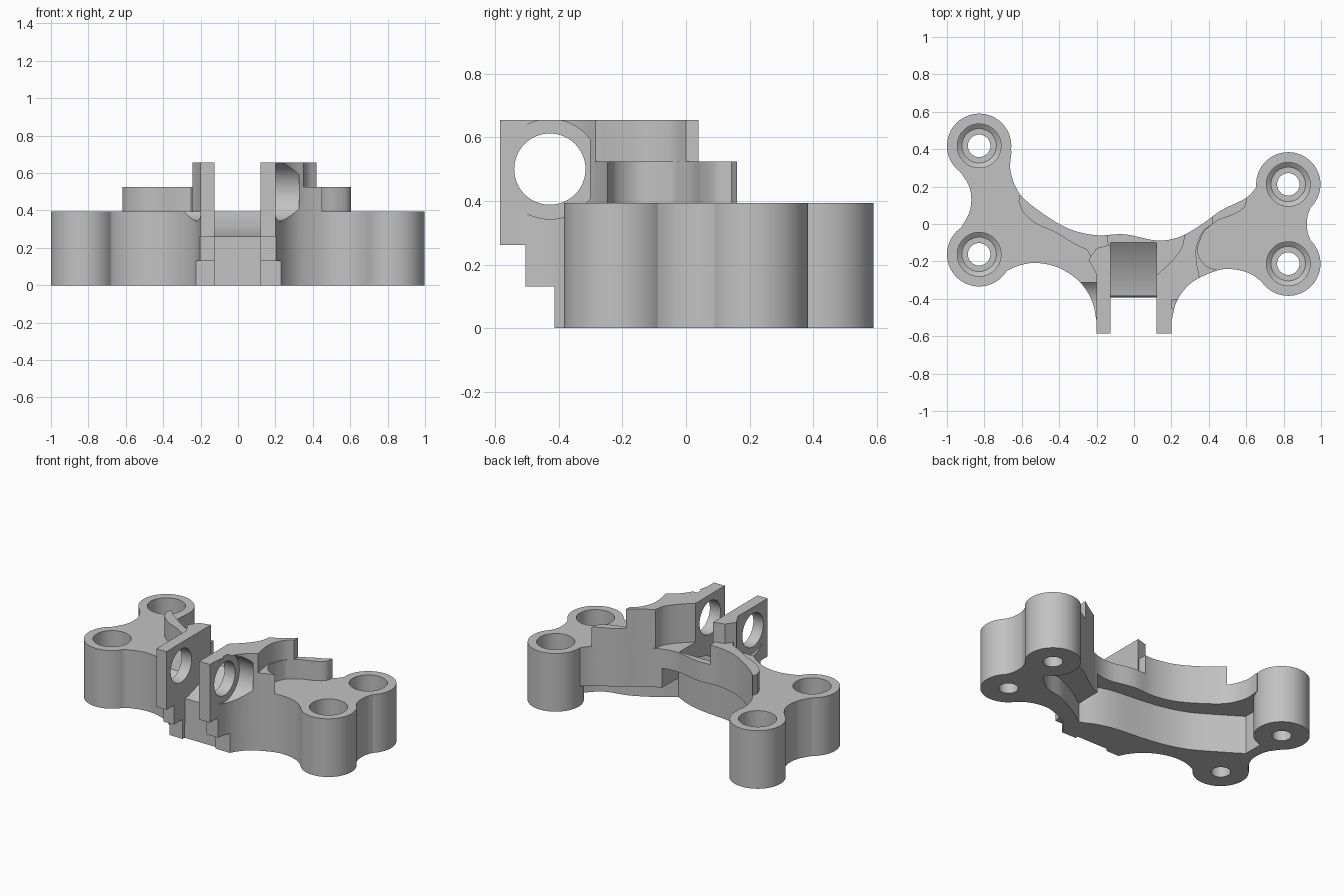
import bpy, bmesh, math
from mathutils import Vector

if "Cube" in bpy.data.objects:
    bpy.data.objects.remove(bpy.data.objects["Cube"])

grey = bpy.data.materials.new("plain grey")
grey.diffuse_color = (0.54, 0.54, 0.54, 1)
grey.use_nodes = True
grey.node_tree.nodes["Principled BSDF"].inputs["Base Color"].default_value = grey.diffuse_color


def spline(pts, n=5):
    """Smooth open curve through the points."""
    p = [Vector(q) for q in pts]
    p = [2 * p[0] - p[1]] + p + [2 * p[-1] - p[-2]]
    out = []
    for a, b, c, d in zip(p, p[1:], p[2:], p[3:]):
        for i in range(n):
            t = i / n
            out.append(0.5 * (2 * b + (c - a) * t + (2 * a - 5 * b + 4 * c - d) * t * t
                              + (3 * b - a - 3 * c + d) * t ** 3))
    return [tuple(v) for v in out] + [tuple(pts[-1])]


def make(name, bm):
    bmesh.ops.recalc_face_normals(bm, faces=bm.faces)
    me = bpy.data.meshes.new(name)
    bm.to_mesh(me)
    bm.free()
    me.materials.append(grey)
    ob = bpy.data.objects.new(name, me)
    bpy.context.collection.objects.link(ob)
    return ob


def prism(name, pts, z0, z1, axis='Z'):
    """Extrude an outline along z, or a (y, z) outline along x."""
    bm = bmesh.new()
    place = (lambda p, h: (p[0], p[1], h)) if axis == 'Z' else (lambda p, h: (h, p[0], p[1]))
    lo = [bm.verts.new(place(p, z0)) for p in pts]
    hi = [bm.verts.new(place(p, z1)) for p in pts]
    bm.faces.new(lo)
    bm.faces.new(hi)
    for i in range(len(pts)):
        j = (i + 1) % len(pts)
        bm.faces.new((lo[i], lo[j], hi[j], hi[i]))
    return make(name, bm)


def box(name, x0, x1, y0, y1, z0, z1):
    return prism(name, [(x0, y0), (x1, y0), (x1, y1), (x0, y1)], z0, z1)


def ring(cx, cy, r, n=64):
    return [(cx + r * math.cos(math.tau * i / n), cy + r * math.sin(math.tau * i / n))
            for i in range(n)]


def combine(target, tool, op):
    m = target.modifiers.new("bool", 'BOOLEAN')
    m.operation, m.object, m.solver = op, tool, 'EXACT'
    bpy.context.view_layer.objects.active = target
    bpy.ops.object.modifier_apply(modifier=m.name)
    bpy.data.objects.remove(tool, do_unlink=True)


T = 0.131                       # thickness of one layer
TOP = 3 * T
bosses = [(-0.828, 0.418), (-0.828, -0.162), (0.825, 0.212), (0.825, -0.212)]

# Main body outline: back edge, right neck, front edge, left neck
back = spline([(-0.655, 0.39), (-0.66, 0.28), (-0.61, 0.16), (-0.5, 0.065), (-0.35, -0.025),
               (-0.2, -0.06), (-0.05, -0.055), (0.12, -0.088), (0.24, -0.07), (0.35, -0.01),
               (0.47, 0.075), (0.6, 0.14), (0.67, 0.22), (0.72, 0.3)])
right_neck = spline([(0.955, 0.11), (0.93, 0.05), (0.925, 0), (0.93, -0.05), (0.955, -0.11)])
front_right = spline([(0.72, -0.34), (0.62, -0.265), (0.5, -0.24), (0.4, -0.265),
                      (0.3, -0.32), (0.23, -0.41), (0.2, -0.52)])
front_left = spline([(-0.2, -0.52), (-0.225, -0.41), (-0.29, -0.31), (-0.4, -0.235),
                     (-0.53, -0.208), (-0.65, -0.235), (-0.74, -0.295)])
left_neck = spline([(-0.945, -0.05), (-0.885, 0.05), (-0.87, 0.13), (-0.885, 0.21),
                    (-0.945, 0.3)])
outline = (back + right_neck + front_right + [(0.2, -0.585), (-0.2, -0.585)]
           + front_left + left_neck)
body = prism("bracket_body", outline, 0, TOP)

# Underside recesses along the back
left_cut = spline([(-0.8, 0.11), (-0.66, 0.02), (-0.5, -0.075), (-0.35, -0.125), (-0.2, -0.15),
                   (0, -0.17), (0.12, -0.2), (0.23, -0.25)])
right_cut = spline([(0.23, -0.25), (0.35, -0.17), (0.5, -0.095), (0.66, -0.05), (0.78, 0.07)])
combine(body, prism("left_recess", left_cut + [(0.23, 0.8), (-0.8, 0.8)], -0.1, 2 * T), 'DIFFERENCE')
combine(body, prism("right_recess", right_cut + [(0.78, 0.8), (0.23, 0.8)], -0.1, T), 'DIFFERENCE')

# Stepped front below the lugs
combine(body, box("low_step", -0.4, 0.4, -0.8, -0.413, -0.1, T), 'DIFFERENCE')
combine(body, box("mid_step", -0.4, 0.4, -0.8, -0.505, -0.1, 2 * T), 'DIFFERENCE')

# Upper walls and lugs, sunk slightly into the body
LOW, DEEP = 4 * T, TOP - 0.03


def back_part(x0, x1):
    return [p for p in back if x0 <= p[0] <= x1 and p[1] < 0.16]


left_wall = back_part(-0.615, -0.13) + [(-0.13, -0.2), (-0.22, -0.2)] + spline(
    [(-0.25, -0.14), (-0.33, -0.1), (-0.42, -0.045), (-0.52, 0.0), (-0.59, 0.06), (-0.617, 0.12)])
left_lug = [(-0.125, -0.585), (-0.125, -0.11), (-0.2, -0.13), (-0.243, -0.19),
            (-0.2, -0.27), (-0.2, -0.585)]
lug_side = [p for p in front_right if p[0] < 0.345][::-1]
low_side = [p for p in front_right if p[0] < 0.45 and p[1] > -0.4][::-1]
# Curved rear face running from the right lug out to the back edge
block_back = [(0.42, 0.04)] + back_part(0.28, 0.415)[::-1] + spline(
    [(0.27, -0.06), (0.255, -0.125), (0.205, -0.195), (0.12, -0.275)])
right_block = [(0.12, -0.585), (0.2, -0.585)] + lug_side + spline(
    [(0.35, -0.285), (0.335, -0.2), (0.335, -0.12), (0.37, -0.04), (0.42, 0.0)]) + block_back
right_step = [(0.15, -0.33)] + low_side + spline(
    [(0.45, -0.247), (0.38, -0.22), (0.34, -0.14), (0.38, -0.03), (0.42, 0.0)]) + block_back
right_wall = spline([(0.37, -0.04), (0.45, 0.02), (0.53, 0.05), (0.59, 0.09), (0.605, 0.143)]) \
    + back_part(0.37, 0.6)[::-1]
for name, pts, top in (("left_wall", left_wall, LOW), ("left_lug", left_lug, 5 * T),
                       ("right_wall", right_wall, LOW), ("right_step", right_step, LOW),
                       ("right_block", right_block, 5 * T)):
    combine(body, prism(name, pts, DEEP, top), 'UNION')

# Slot between the lugs with a ramped floor
slot = [(-0.8, -0.1), (-0.395, -0.1), (-0.385, 2 * T), (-0.35, 0.268), (-0.2, 0.315),
        (-0.1, TOP), (-0.1, 0.9), (-0.8, 0.9)]
combine(body, prism("slot", slot, -0.125, 0.12, 'X'), 'DIFFERENCE')

# Pivot hole and round clearance beside each lug
combine(body, prism("pivot_hole", ring(-0.428, 0.5, 0.112), -0.5, 0.5, 'X'), 'DIFFERENCE')
for name, x0, x1 in (("right_scoop", 0.2, 0.325), ("left_scoop", -0.32, -0.2)):
    combine(body, prism(name, ring(-0.428, 0.5, 0.157), x0, x1, 'X'), 'DIFFERENCE')

# Four round bosses with counterbored screw holes
for x, y in bosses:
    combine(body, prism("boss", ring(x, y, 0.172), 0, TOP), 'UNION')
for x, y in bosses:
    bm = bmesh.new()
    rings = [[bm.verts.new((px, py, z)) for px, py in ring(x, y, r)] for r, z in
             ((0.06, -0.1), (0.06, 0.131), (0.092, 0.131), (0.117, 0.15), (0.117, 0.5))]
    for a, b in zip(rings, rings[1:]):
        for k in range(64):
            bm.faces.new((a[k], a[(k + 1) % 64], b[(k + 1) % 64], b[k]))
    bm.faces.new(rings[0])
    bm.faces.new(rings[-1])
    combine(body, make("screw_hole", bm), 'DIFFERENCE')

bpy.ops.object.select_all(action='DESELECT')
body.select_set(True)
bpy.context.view_layer.objects.active = body
bpy.ops.object.shade_smooth_by_angle(angle=math.radians(30))
